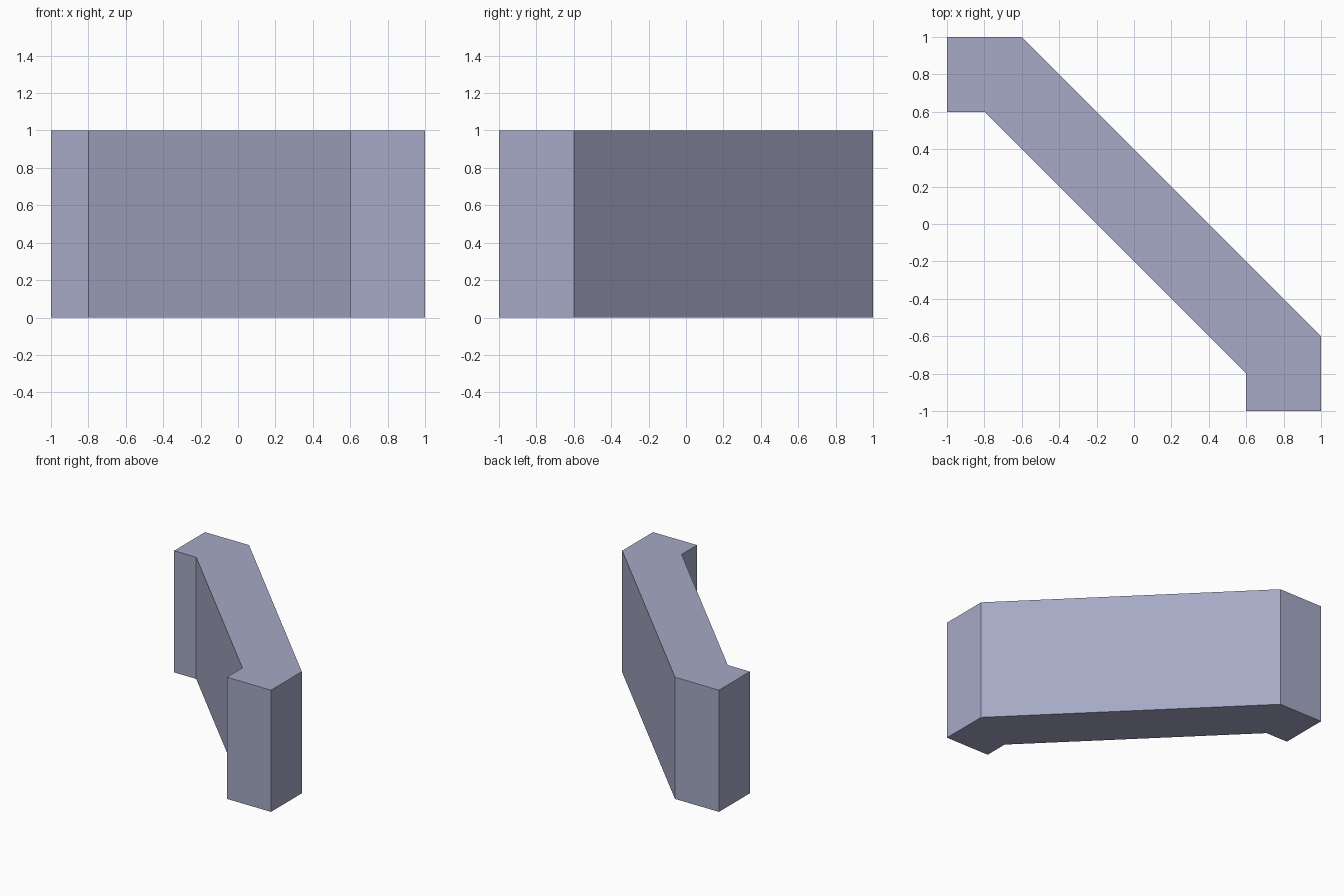
import bpy
import bmesh

cube = bpy.data.objects.get("Cube")
if cube:
    bpy.data.objects.remove(cube, do_unlink=True)

HEIGHT = 1.0

# Single flat colour
mat = bpy.data.materials.new("blue_grey")
mat.use_nodes = True
colour = (0.38, 0.40, 0.56, 1.0)
mat.diffuse_color = colour
mat.node_tree.nodes["Principled BSDF"].inputs["Base Color"].default_value = colour

# Plan of the diagonal wall with its two squared ends, counter-clockwise
plan = [(-1, 0.6), (-0.8, 0.6), (0.6, -0.8), (0.6, -1),
        (1, -1), (1, -0.6), (-0.6, 1), (-1, 1)]

# Extrude the plan straight up into a solid
bm = bmesh.new()
base = bm.faces.new([bm.verts.new((x, y, 0)) for x, y in plan])
result = bmesh.ops.extrude_face_region(bm, geom=[base], use_keep_orig=True)
top_verts = [g for g in result["geom"] if isinstance(g, bmesh.types.BMVert)]
bmesh.ops.translate(bm, verts=top_verts, vec=(0, 0, HEIGHT))
bmesh.ops.recalc_face_normals(bm, faces=bm.faces)

mesh = bpy.data.meshes.new("diagonal_wall")
bm.to_mesh(mesh)
bm.free()
mesh.materials.append(mat)
wall = bpy.data.objects.new("diagonal_wall", mesh)
bpy.context.collection.objects.link(wall)
